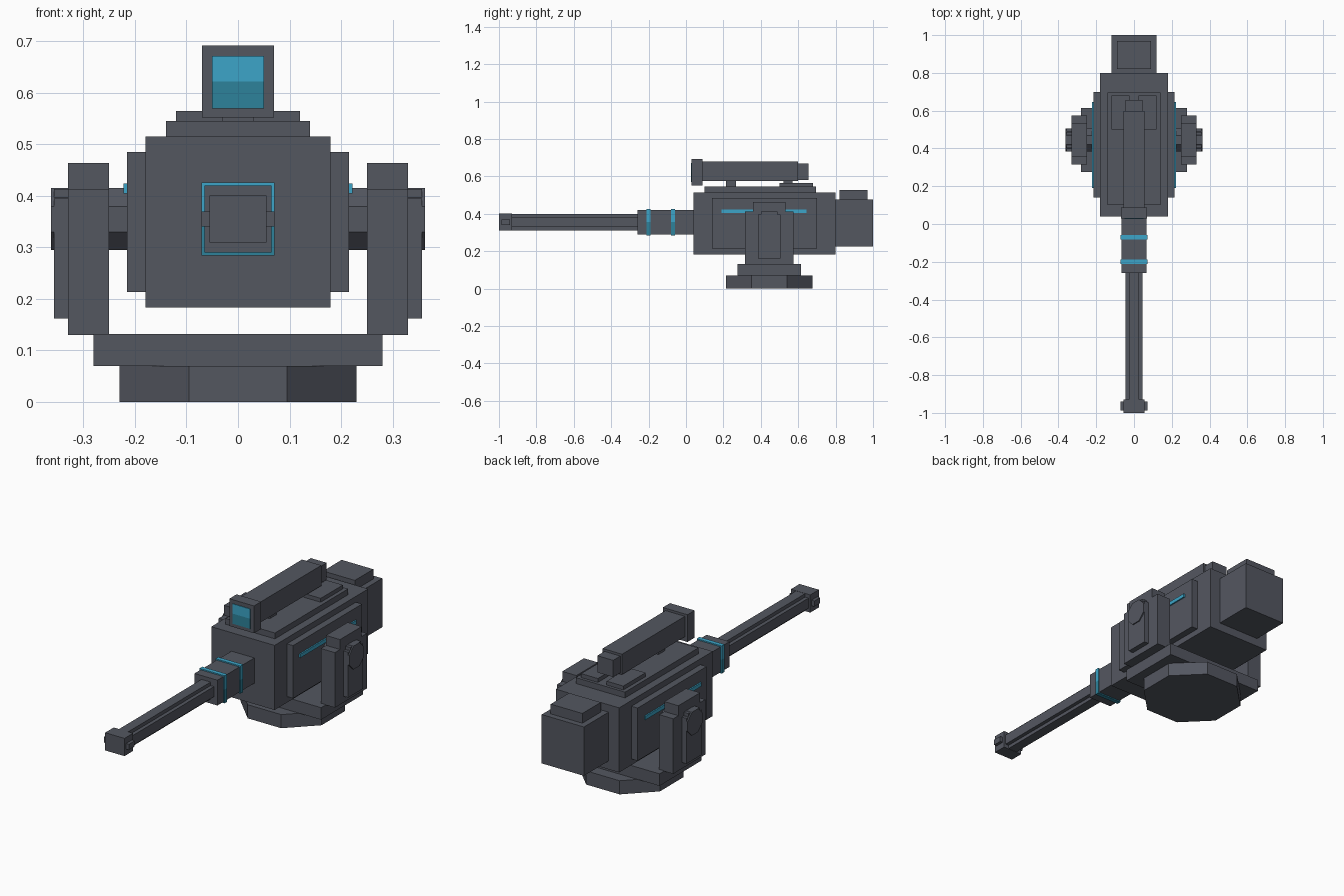
import bpy
import bmesh
import math
from mathutils import Matrix

cube = bpy.data.objects.get("Cube")
if cube:
    bpy.data.objects.remove(cube, do_unlink=True)


def material(name, rgb):
    m = bpy.data.materials.new(name)
    m.use_nodes = True
    col = (*rgb, 1.0)
    m.diffuse_color = col
    m.node_tree.nodes["Principled BSDF"].inputs["Base Color"].default_value = col
    return m


GREY = material("gunmetal grey", (0.088, 0.095, 0.118))
TEAL = material("bright teal", (0.045, 0.376, 0.578))
DEEP = material("deep teal", (0.026, 0.223, 0.328))


def finish(name, bm, mats):
    me = bpy.data.meshes.new(name)
    bm.to_mesh(me)
    bm.free()
    for m in mats:
        me.materials.append(m)
    ob = bpy.data.objects.new(name, me)
    bpy.context.collection.objects.link(ob)
    return ob


def box(name, x, y, z, mats=(GREY,), split=None):
    """Box from (min, max) ranges; faces below the split height take the second material."""
    bm = bmesh.new()
    size = Matrix.Diagonal((x[1] - x[0], y[1] - y[0], z[1] - z[0], 1))
    place = Matrix.Translation((sum(x) / 2, sum(y) / 2, sum(z) / 2))
    bmesh.ops.create_cube(bm, size=1, matrix=place @ size)
    if split is not None:
        bmesh.ops.bisect_plane(bm, geom=bm.verts[:] + bm.edges[:] + bm.faces[:],
                               plane_co=(0, 0, split), plane_no=(0, 0, 1))
        for f in bm.faces:
            f.material_index = int(f.calc_center_median().z < split)
    return finish(name, bm, mats)


def mid(name, half, y, z, **kw):
    """Box centred on x = 0."""
    return box(name, (-half, half), y, z, **kw)


def pair(name, x, y, z, **kw):
    """Matching boxes on the left (+x) and right (-x)."""
    box("left_" + name, x, y, z, **kw)
    box("right_" + name, (-x[1], -x[0]), y, z, **kw)


def octagon(name, radius, depth, matrix):
    """Flat-sided octagonal prism; radius is measured to the flats."""
    bm = bmesh.new()
    r = radius / math.cos(math.pi / 8)
    bmesh.ops.create_cone(bm, cap_ends=True, segments=8, radius1=r, radius2=r, depth=depth,
                          matrix=matrix @ Matrix.Rotation(math.pi / 8, 4, 'Z'))
    return finish(name, bm, (GREY,))


PIVOT_Y = 0.445
AXIS_Z = 0.355

# Turntable and cradle
octagon("base", 0.23, 0.07, Matrix.Translation((0, PIVOT_Y, 0.035)))
mid("cradle_bar", 0.28, (0.275, 0.615), (0.07, 0.132))
pair("arm", (0.25, 0.33), (0.315, 0.575), (0.13, 0.413))
pair("arm_cap", (0.25, 0.33), (0.357, 0.533), (0.413, 0.464))
pair("arm_cover", (0.33, 0.357), (0.385, 0.505), (0.162, 0.395))
pair("arm_cover_top", (0.33, 0.357), (0.402, 0.488), (0.395, 0.413))
for side, s in (("left", 1), ("right", -1)):
    octagon(side + "_pivot", 0.06, 0.183,
            Matrix.Translation((s * 0.2715, PIVOT_Y, AXIS_Z)) @ Matrix.Rotation(math.pi / 2, 4, 'Y'))

# Main housing
mid("housing", 0.18, (0.04, 0.80), (0.183, 0.515))
pair("side_plate", (0.18, 0.215), (0.14, 0.70), (0.214, 0.485))
pair("side_light", (0.215, 0.222), (0.19, 0.645), (0.405, 0.424), mats=(TEAL,))
mid("top_plate", 0.14, (0.10, 0.695), (0.515, 0.545))
pair("top_pad", (0.025, 0.12), (0.50, 0.68), (0.545, 0.565))

# Rear block
mid("rear_block", 0.12, (0.80, 1.0), (0.226, 0.477))
mid("rear_cap", 0.09, (0.82, 0.97), (0.477, 0.527))

# Barrel with lit rings
mid("barrel_sleeve", 0.065, (-0.26, 0.04), (0.29, 0.42))
for i, y in enumerate((-0.2, -0.07)):
    mid("barrel_ring_%d" % (i + 1), 0.071, (y - 0.011, y + 0.011), (0.284, 0.426),
        mats=(TEAL, DEEP), split=AXIS_Z)
mid("barrel_wide", 0.045, (-0.95, -0.26), (0.33, 0.382))
mid("barrel_tall", 0.026, (-0.95, -0.26), (0.312, 0.40))
mid("muzzle", 0.055, (-1.0, -0.93), (0.31, 0.401))
mid("muzzle_vent", 0.071, (-0.987, -0.94), (0.341, 0.37))

# Sight
mid("sight_front_mount", 0.03, (0.215, 0.268), (0.545, 0.58))
mid("sight_rear_mount", 0.025, (0.52, 0.57), (0.545, 0.58))
mid("sight_tube", 0.055, (0.085, 0.598), (0.575, 0.68))
mid("sight_eyepiece", 0.045, (0.598, 0.656), (0.582, 0.668))
mid("sight_hood", 0.07, (0.03, 0.088), (0.552, 0.692))
mid("sight_lens", 0.05, (0.027, 0.031), (0.57, 0.672), mats=(TEAL, DEEP), split=0.622)
